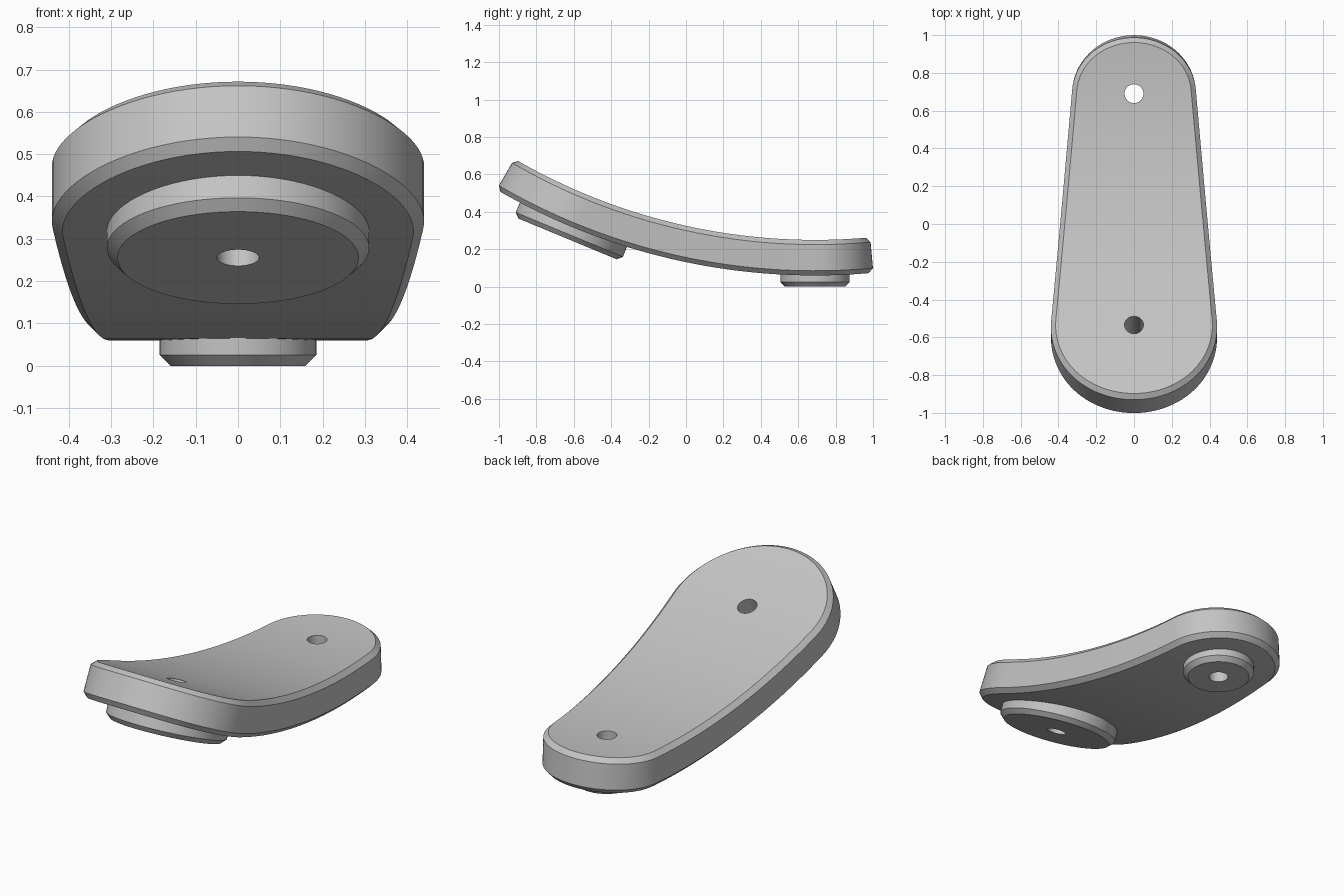
import bpy, bmesh, math
from mathutils import Matrix

if "Cube" in bpy.data.objects:
    bpy.data.objects.remove(bpy.data.objects["Cube"])

# The lever is bent around a horizontal axis above its small end
AXIS_Y, AXIS_Z = 0.69, 3.45
R_TOP, R_BOTTOM, CHAMFER = 3.20, 3.39, 0.025
R_FLAT = R_BOTTOM - CHAMFER
BIG_ANGLE = math.radians(22.5)
HOLE = 0.05

grey = bpy.data.materials.new("plain grey")
grey.use_nodes = True
colour = (0.55, 0.55, 0.55, 1)
grey.diffuse_color = colour
grey.node_tree.nodes["Principled BSDF"].inputs["Base Color"].default_value = colour


def make_object(name, bm):
    bmesh.ops.recalc_face_normals(bm, faces=bm.faces)
    mesh = bpy.data.meshes.new(name)
    bm.to_mesh(mesh)
    bm.free()
    mesh.materials.append(grey)
    obj = bpy.data.objects.new(name, mesh)
    bpy.context.collection.objects.link(obj)
    return obj


def activate(obj):
    bpy.ops.object.select_all(action='DESELECT')
    obj.select_set(True)
    bpy.context.view_layer.objects.active = obj


def smooth(obj):
    activate(obj)
    bpy.ops.object.shade_smooth_by_angle(angle=math.radians(25))


def bend(x, s, r):
    a = s / R_FLAT
    return (x, AXIS_Y + r * math.sin(a), AXIS_Z - r * math.cos(a))


def half_outline(inset):
    """Half of the tapered outline, from the wide tip to the narrow tip."""
    big_s = -BIG_ANGLE * R_FLAT
    tilt = math.asin((0.44 - 0.328) / -big_s)
    arc, straight = 24, 32
    pts = []
    for i in range(arc + 1):
        t = -math.pi / 2 + (tilt + math.pi / 2) * i / arc
        pts.append(((0.44 - inset) * math.cos(t), big_s + (0.45 - inset) * math.sin(t)))
    small = []
    for i in range(arc + 1):
        t = tilt + (math.pi / 2 - tilt) * i / arc
        small.append(((0.328 - inset) * math.cos(t), (0.31 - inset) * math.sin(t)))
    (xa, sa), (xb, sb) = pts[-1], small[0]
    for i in range(1, straight):
        k = i / straight
        pts.append((xa + (xb - xa) * k, sa + (sb - sa) * k))
    return pts + small


# Curved body: four stacked outlines, capped by strips running across
bm = bmesh.new()
layers = []
for r, inset in ((R_BOTTOM, CHAMFER), (R_FLAT, 0), (R_TOP + CHAMFER, 0), (R_TOP, CHAMFER)):
    pts = half_outline(inset)
    right = [bm.verts.new(bend(x, s, r)) for x, s in pts]
    left = [right[0]] + [bm.verts.new(bend(-x, s, r)) for x, s in pts[1:-1]] + [right[-1]]
    layers.append((right, left))
n = len(layers[0][0])
for lower, upper in zip(layers, layers[1:]):
    for lo, up in zip(lower, upper):
        for i in range(n - 1):
            bm.faces.new((lo[i], lo[i + 1], up[i + 1], up[i]))
for right, left in (layers[0], layers[-1]):
    for i in range(n - 1):
        ring = [right[i], right[i + 1], left[i + 1], left[i]]
        bm.faces.new(list(dict.fromkeys(ring)))
body = make_object("curved_body", bm)


def radial(angle, r):
    """Frame at a bend angle, with its z pointing up to the bend axis."""
    y, z = AXIS_Y - r * math.sin(angle), AXIS_Z - r * math.cos(angle)
    return Matrix.Translation((0, y, z)) @ Matrix.Rotation(-angle, 4, 'X')


# Holes through the body
for angle in (0, BIG_ANGLE):
    bm = bmesh.new()
    bmesh.ops.create_cone(bm, cap_ends=True, segments=48, radius1=HOLE, radius2=HOLE,
                          depth=0.6, matrix=radial(angle, 3.3))
    cutter = make_object("hole_cutter", bm)
    cutter.hide_render = True
    mod = body.modifiers.new("hole", 'BOOLEAN')
    mod.operation, mod.solver, mod.object = 'DIFFERENCE', 'EXACT', cutter
    activate(body)
    bpy.ops.object.modifier_apply(modifier=mod.name)
    bpy.data.objects.remove(cutter)
smooth(body)


# Round pads underneath, turned from a chamfered ring profile
def pad(name, angle, radius, r_face):
    top = r_face - 3.365
    profile = [(HOLE, 0), (radius - CHAMFER, 0), (radius, CHAMFER), (radius, top), (HOLE, top)]
    seg = 72
    bm = bmesh.new()
    rings = []
    for k in range(seg):
        t = 2 * math.pi * k / seg
        rings.append([bm.verts.new((p * math.cos(t), p * math.sin(t), z)) for p, z in profile])
    for k in range(seg):
        a, b = rings[k], rings[(k + 1) % seg]
        for i in range(len(profile)):
            j = (i + 1) % len(profile)
            bm.faces.new((a[i], b[i], b[j], a[j]))
    bm.transform(radial(angle, r_face))
    smooth(make_object(name, bm))


pad("small_pad", 0, 0.185, 3.45)
pad("large_pad", BIG_ANGLE, 0.31, 3.458)
